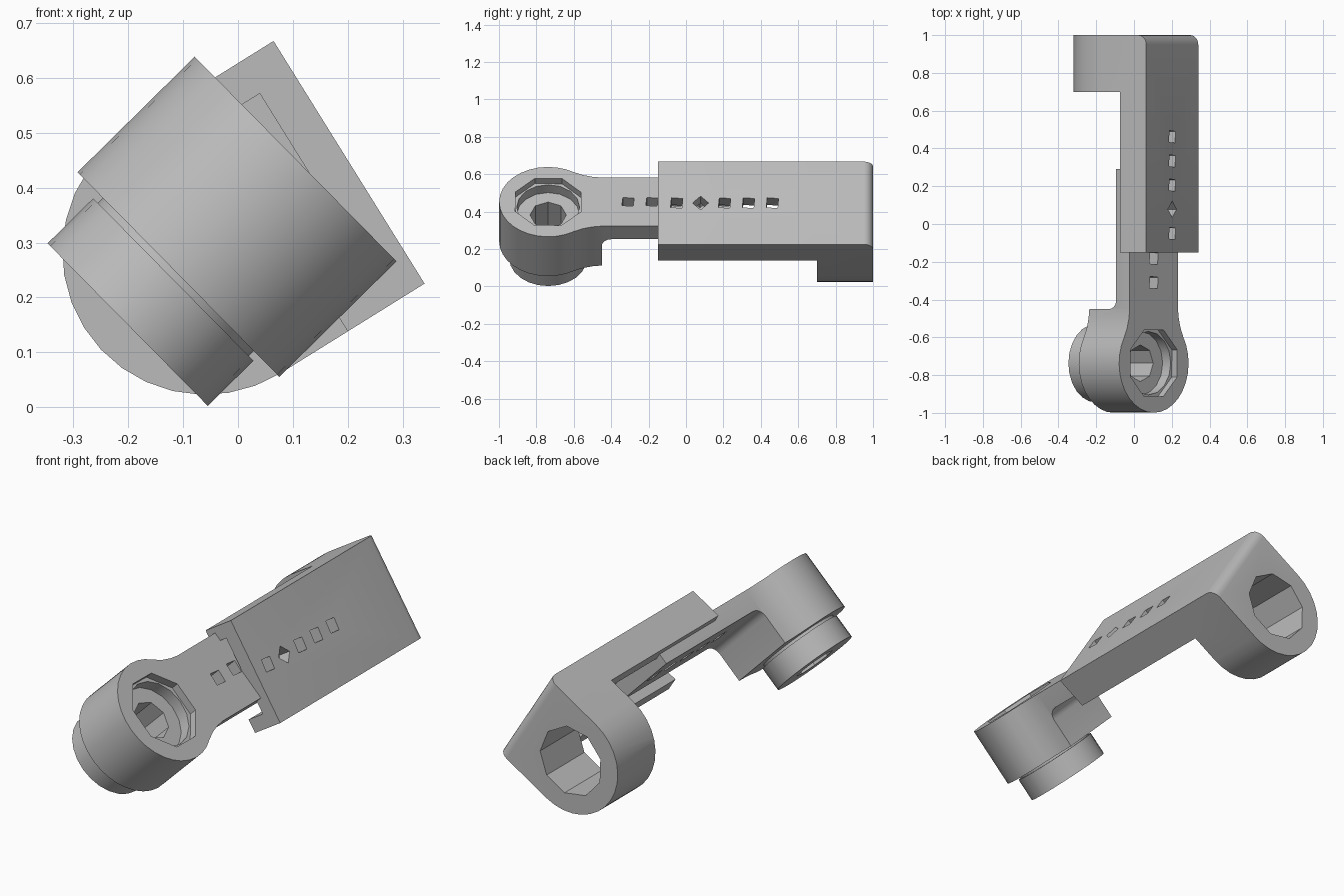
import bpy, bmesh, math

cube = bpy.data.objects.get("Cube")
if cube:
    bpy.data.objects.remove(cube, do_unlink=True)

grey = bpy.data.materials.new("plain_grey")
grey.use_nodes = True
grey.diffuse_color = (0.5, 0.5, 0.5, 1)
grey.node_tree.nodes["Principled BSDF"].inputs["Base Color"].default_value = (0.5, 0.5, 0.5, 1)


def arc(cx, cy, r, start, end, steps):
    angles = [math.radians(start + (end - start) * i / steps) for i in range(steps + 1)]
    return [(cx + r * math.cos(a), cy + r * math.sin(a)) for a in angles]


def disc(cx, cy, r, sides, turn=0):
    return arc(cx, cy, r, turn, turn + 360, sides)[:-1]


def prism(name, points, axis, lo, hi):
    """Extrude a 2D profile along one axis."""
    place = {"x": lambda a, b, t: (t, a, b),
             "y": lambda a, b, t: (a, t, b),
             "z": lambda a, b, t: (a, b, t)}[axis]
    bm = bmesh.new()
    low = [bm.verts.new(place(a, b, lo)) for a, b in points]
    high = [bm.verts.new(place(a, b, hi)) for a, b in points]
    bm.faces.new(low)
    bm.faces.new(high)
    for i in range(len(points)):
        j = (i + 1) % len(points)
        bm.faces.new((low[i], low[j], high[j], high[i]))
    bmesh.ops.recalc_face_normals(bm, faces=bm.faces)
    mesh = bpy.data.meshes.new(name)
    bm.to_mesh(mesh)
    bm.free()
    mesh.materials.append(grey)
    obj = bpy.data.objects.new(name, mesh)
    bpy.context.collection.objects.link(obj)
    return obj


def activate(obj):
    bpy.ops.object.select_all(action="DESELECT")
    obj.select_set(True)
    bpy.context.view_layer.objects.active = obj


def combine(obj, other, operation="DIFFERENCE"):
    mod = obj.modifiers.new("shape", "BOOLEAN")
    mod.object = other
    mod.operation = operation
    mod.solver = "EXACT"
    activate(obj)
    bpy.ops.object.modifier_apply(modifier=mod.name)
    bpy.data.objects.remove(other, do_unlink=True)


def finish(obj, tilt, location):
    activate(obj)
    bpy.ops.object.shade_smooth_by_angle(angle=math.radians(32))
    obj.rotation_euler = (0, math.radians(tilt), 0)
    obj.location = location


def adjustment_holes(obj, first, count, low):
    for i in range(count):
        y = first + 0.128 * i
        turn = 0 if abs(y - 0.07) < 0.03 else 40
        combine(obj, prism("hole", disc(0, y, 0.043, 4, turn), "z", low, 0.1))


# Front arm: ring outline flaring into a narrow neck
RING_Y, RING_R, NECK = -0.737, 0.262, 0.182
flare = [(0.201, -0.55), (0.188, -0.5), (NECK, -0.45)]
outline = arc(0, RING_Y, RING_R, 148, 392, 22)
outline += flare + [(NECK, 0.29), (-NECK, 0.29)]
outline += [(-x, y) for x, y in reversed(flare)]
arm = prism("front_arm", outline, "z", -0.3, 0)

# Side profile thins the neck, with a fillet beside the ring
side = [(-1.2, 0.1), (0.5, 0.1), (0.5, -0.1)]
side += arc(-0.4, -0.15, 0.05, 90, 180, 5)
side += [(-0.45, -0.4), (-1.2, -0.4)]
combine(arm, prism("side_profile", side, "x", -0.5, 0.5), "INTERSECT")

# Nut recess, stepped seat and bore
combine(arm, prism("recess", disc(0, RING_Y, 0.19, 8, 22), "z", -0.04, 0.1))
combine(arm, prism("seat", disc(0, RING_Y, 0.168, 16), "z", -0.1, 0.1))
combine(arm, prism("bore", disc(0, RING_Y, 0.097, 8), "z", -0.5, 0.1))
adjustment_holes(arm, -0.31, 5, -0.2)

# Bushing with a thin groove beneath the ring
bushing = prism("bushing", disc(0, RING_Y, 0.208, 24), "z", -0.43, -0.313)
collar = prism("collar", disc(0, RING_Y, 0.196, 24), "z", -0.33, -0.295)
combine(bushing, collar, "UNION")
combine(bushing, prism("bore", disc(0, RING_Y, 0.1, 8), "z", -0.5, 0))

for part in (arm, bushing):
    finish(part, 45.4, (0.105, 0, 0.4525))

# Rear sleeve: rounded end lug and open channel in one piece
HALF, LUG_Z, WALL = 0.2605, -0.309, 0.068
lug = [(-HALF, 0), (-HALF, LUG_Z)] + arc(0, LUG_Z, HALF, 180, 360, 16)[1:] + [(HALF, 0)]
sleeve = prism("rear_sleeve", lug, "y", -0.15, 1)

# Clear everything below the walls in front of the lug, then the channel
combine(sleeve, prism("underside", [(-1, -0.165), (1, -0.165), (1, -1), (-1, -1)], "y", -0.5, 0.7))
inner = HALF - WALL
combine(sleeve, prism("channel", [(-inner, -0.072), (inner, -0.072), (inner, -0.5), (-inner, -0.5)],
                      "y", -0.5, 0.7))

# Rounded rear top edge
corner = [(1.1, 0.1), (0.95, 0.1)] + arc(0.95, -0.05, 0.05, 90, 0, 5) + [(1.1, -0.05)]
combine(sleeve, prism("round_off", corner, "x", -0.5, 0.5))

# Lug bore and the row of holes
combine(sleeve, prism("lug_bore", disc(0, LUG_Z, 0.172, 9, 20), "y", 0.6, 1.1))
adjustment_holes(sleeve, -0.05, 5, -0.1)
finish(sleeve, 58.1, (0.2025, 0, 0.4465))
